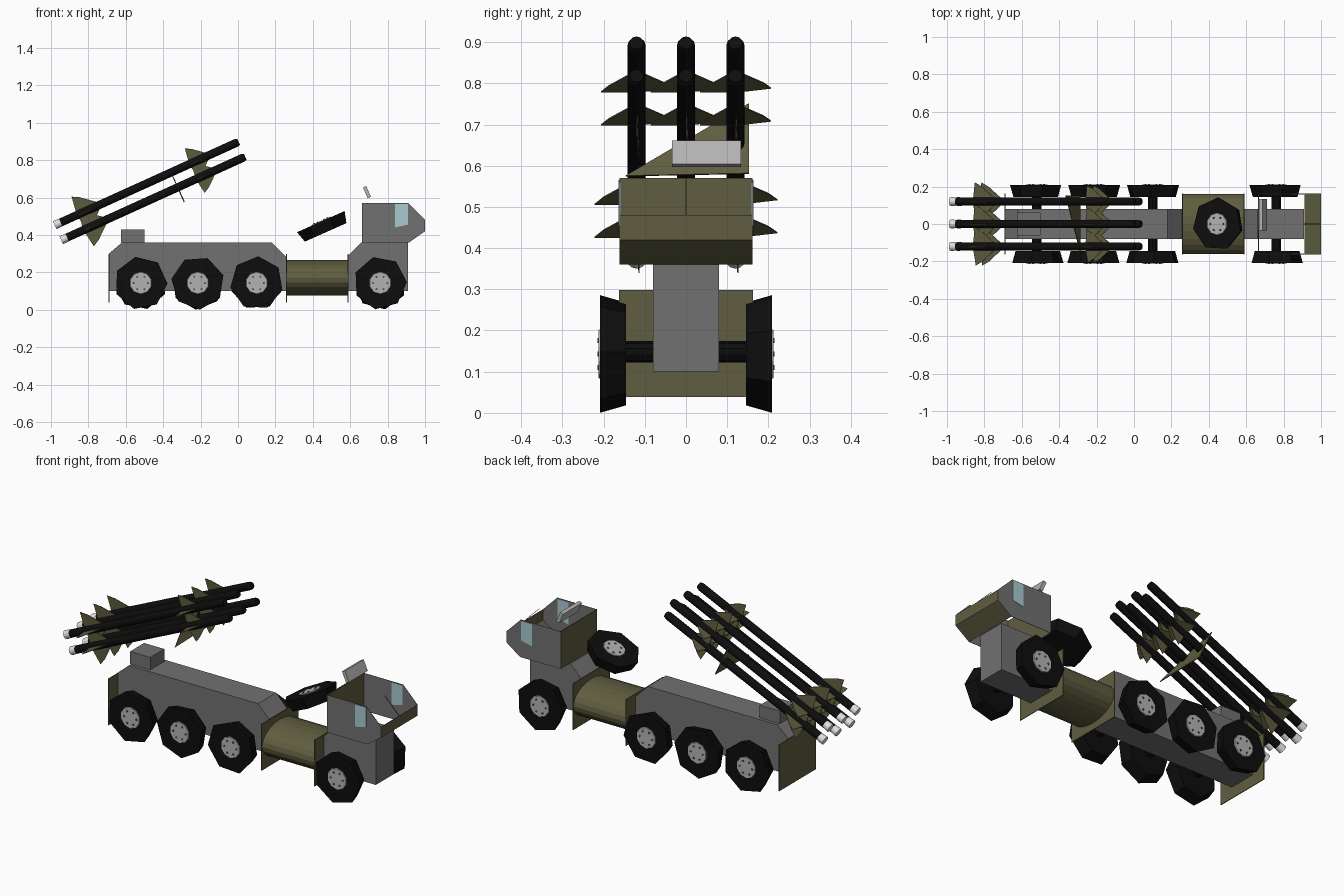
import bpy, bmesh, math
from mathutils import Matrix, Vector

if "Cube" in bpy.data.objects:
    bpy.data.objects.remove(bpy.data.objects["Cube"])


def material(name, r, g, b):
    m = bpy.data.materials.new(name)
    m.use_nodes = True
    m.diffuse_color = (r, g, b, 1)
    bsdf = next(n for n in m.node_tree.nodes if n.type == "BSDF_PRINCIPLED")
    bsdf.inputs["Base Color"].default_value = (r, g, b, 1)
    return m


GREY = material("hull grey", 0.165, 0.165, 0.165)
OLIVE = material("olive", 0.115, 0.11, 0.05)
BLACK = material("rubber black", 0.004, 0.004, 0.004)
METAL = material("light metal", 0.45, 0.45, 0.45)
DARK = material("bolt grey", 0.08, 0.08, 0.08)
WHITE = material("nozzle white", 0.75, 0.75, 0.75)
GLASS = material("pale glass", 0.40, 0.60, 0.64)


def finish(name, bm, mats):
    bmesh.ops.recalc_face_normals(bm, faces=bm.faces)
    me = bpy.data.meshes.new(name)
    bm.to_mesh(me)
    bm.free()
    for m in mats:
        me.materials.append(m)
    ob = bpy.data.objects.new(name, me)
    bpy.context.collection.objects.link(ob)
    return ob


def extrude_profile(bm, pts, y0, y1):
    """Closed x-z profile extruded along y."""
    rings = [[bm.verts.new((x, y, z)) for x, z in pts] for y in (y0, y1)]
    faces = [bm.faces.new(r) for r in rings]
    n = len(pts)
    for i in range(n):
        j = (i + 1) % n
        faces.append(bm.faces.new((rings[0][i], rings[0][j], rings[1][j], rings[1][i])))
    return faces


def prism(name, pts, y0, y1, mat):
    bm = bmesh.new()
    extrude_profile(bm, pts, y0, y1)
    return finish(name, bm, [mat])


def box(name, x0, x1, y0, y1, z0, z1, mat):
    return prism(name, [(x0, z0), (x1, z0), (x1, z1), (x0, z1)], y0, y1, mat)


def cone(bm, axis, centre, r1, r2, depth, sides, phase=0, slot=0):
    """Cylinder or frustum, running along the given axis from r1 to r2."""
    turn = Vector(axis).to_track_quat("Z", "Y").to_matrix().to_4x4()
    mat = Matrix.Translation(centre) @ turn @ Matrix.Rotation(phase, 4, "Z")
    ret = bmesh.ops.create_cone(bm, cap_ends=True, segments=sides, radius1=r1,
                                radius2=r2, depth=depth, matrix=mat)
    for f in {f for v in ret["verts"] for f in v.link_faces}:
        f.material_index = slot


# Hull sections
prism("rear_hull", [(-0.69, 0.10), (-0.69, 0.30), (-0.62, 0.36), (0.18, 0.36),
                    (0.26, 0.28), (0.26, 0.10)], -0.08, 0.08, GREY)
prism("front_hull", [(0.59, 0.10), (0.59, 0.29), (0.66, 0.36), (0.91, 0.36),
                     (0.91, 0.10)], -0.08, 0.08, GREY)
box("rear_equipment_box", -0.625, -0.50, -0.062, 0.062, 0.36, 0.43, GREY)

# Oval tank and upright plates
bm = bmesh.new()
cone(bm, (1, 0, 0), (0, 0, 0), 1, 1, 0.33, 24)
bmesh.ops.scale(bm, vec=(1, 0.16, 0.095), verts=bm.verts)
bmesh.ops.translate(bm, vec=(0.425, 0, 0.17), verts=bm.verts)
finish("tank", bm, [OLIVE])
for name, x in (("rear_plate", -0.69), ("tank_rear_plate", 0.259), ("tank_front_plate", 0.588)):
    box(name, x - 0.002, x + 0.002, -0.163, 0.163, 0.038, 0.298, OLIVE)

# Open cab: two side walls, back wall and folded front
CAB = [(0.665, 0.36), (0.665, 0.57), (0.91, 0.57), (1.0, 0.48), (1.0, 0.42), (0.915, 0.36)]
for side, y in (("right", -0.161), ("left", 0.161)):
    prism("cab_side_" + side, CAB, y - 0.001, y + 0.001, GREY)
    prism("cab_window_" + side, [(0.84, 0.44), (0.84, 0.565), (0.908, 0.565), (0.908, 0.455)],
          y - 0.003, y + 0.003, GLASS)
box("cab_back", 0.663, 0.667, -0.16, 0.16, 0.36, 0.57, OLIVE)
prism("cab_front", [(0.915, 0.36), (1.0, 0.42), (1.0, 0.48), (0.997, 0.48),
                    (0.997, 0.422), (0.912, 0.362)], -0.16, 0.16, OLIVE)
prism("windscreen_post", [(0.91, 0.57), (1.0, 0.48), (0.997, 0.48), (0.907, 0.57)],
      -0.002, 0.002, OLIVE)

# Tilted panel above the cab
prism("roof_panel", [(0.668, 0.654), (0.686, 0.661), (0.711, 0.604), (0.693, 0.597)],
      -0.034, 0.133, METAL)


# Wheels: seven-sided tyre, hub disc and ring of bolts, axis along y
def wheel(name, phase):
    bm = bmesh.new()
    cone(bm, (0, 1, 0), (0, 0, 0), 0.125, 0.143, 0.063, 7, phase, 0)
    cone(bm, (0, 1, 0), (0, 0.032, 0), 0.062, 0.058, 0.006, 10, 0, 1)
    for k in range(6):
        a = k * math.tau / 6
        cone(bm, (0, 1, 0), (0.038 * math.cos(a), 0.036, 0.038 * math.sin(a)),
             0.006, 0.006, 0.004, 6, 0, 2)
    return finish(name, bm, [BLACK, METAL, DARK])


for i, x in enumerate((-0.52, -0.215, 0.10, 0.76)):
    for side, s in (("left", 1), ("right", -1)):
        w = wheel(f"wheel_{side}_{i + 1}", 0.2 + 0.32 * i)
        w.location = (x, 0.177 * s, 0.143)
        if s < 0:
            w.rotation_euler.z = math.pi
    bm = bmesh.new()
    cone(bm, (0, 1, 0), (x, 0, 0.148), 0.026, 0.026, 0.31, 10)
    finish(f"axle_{i + 1}", bm, [BLACK])

# Spare wheel leaning above the tank
spare = wheel("spare_wheel", 0.4)
spare.matrix_world = (Matrix.Translation((0.457, 0, 0.443))
                      @ Matrix.Rotation(math.radians(-24), 4, "Y")
                      @ Matrix.Rotation(math.radians(90), 4, "X"))


# Rockets: built along x from the tail, then tilted
def add_fins(bm, start, size):
    shape = [(0, 0), (0.15, 0), (0.055, 0.08), (0.015, 0.102)]
    for k in range(4):
        faces = extrude_profile(bm, [(start + x * size, z * size) for x, z in shape],
                                -0.0015, 0.0015)
        verts = list({v for f in faces for v in f.verts})
        bmesh.ops.rotate(bm, cent=(0, 0, 0), verts=verts,
                         matrix=Matrix.Rotation(k * math.pi / 2 + 0.06, 3, "X"))
        for f in faces:
            f.material_index = 1


bm = bmesh.new()
cone(bm, (1, 0, 0), (0.0175, 0, 0), 0.024, 0.022, 0.035, 12, 0, 2)
cone(bm, (1, 0, 0), (0.55, 0, 0), 0.022, 0.022, 1.03, 12, 0, 0)
cone(bm, (1, 0, 0), (1.0725, 0, 0), 0.022, 0.017, 0.015, 12, 0, 0)
add_fins(bm, 0.13, 1.0)
add_fins(bm, 0.79, 0.85)
rocket = finish("rocket_1", bm, [BLACK, OLIVE, WHITE])
rocket_spots = [(x, y, z) for x, z in ((-0.98, 0.452), (-0.945, 0.372))
                for y in (-0.12, 0, 0.12)]
for i, spot in enumerate(rocket_spots):
    ob = rocket
    if i:
        ob = bpy.data.objects.new(f"rocket_{i + 1}", rocket.data)
        bpy.context.collection.objects.link(ob)
    ob.location = spot
    ob.rotation_euler.y = math.radians(-24.4)

# Triangular rack plate crossing the rockets
bm = bmesh.new()
tri = [(-0.29, -0.147, 0.574), (-0.29, 0.153, 0.58), (-0.368, 0.153, 0.75)]
face = bm.faces.new([bm.verts.new(p) for p in tri])
back = bmesh.ops.extrude_face_region(bm, geom=[face], use_keep_orig=True)
bmesh.ops.translate(bm, vec=(0.004, 0, 0.002),
                    verts=[v for v in back["geom"] if isinstance(v, bmesh.types.BMVert)])
finish("rack_plate", bm, [OLIVE])
